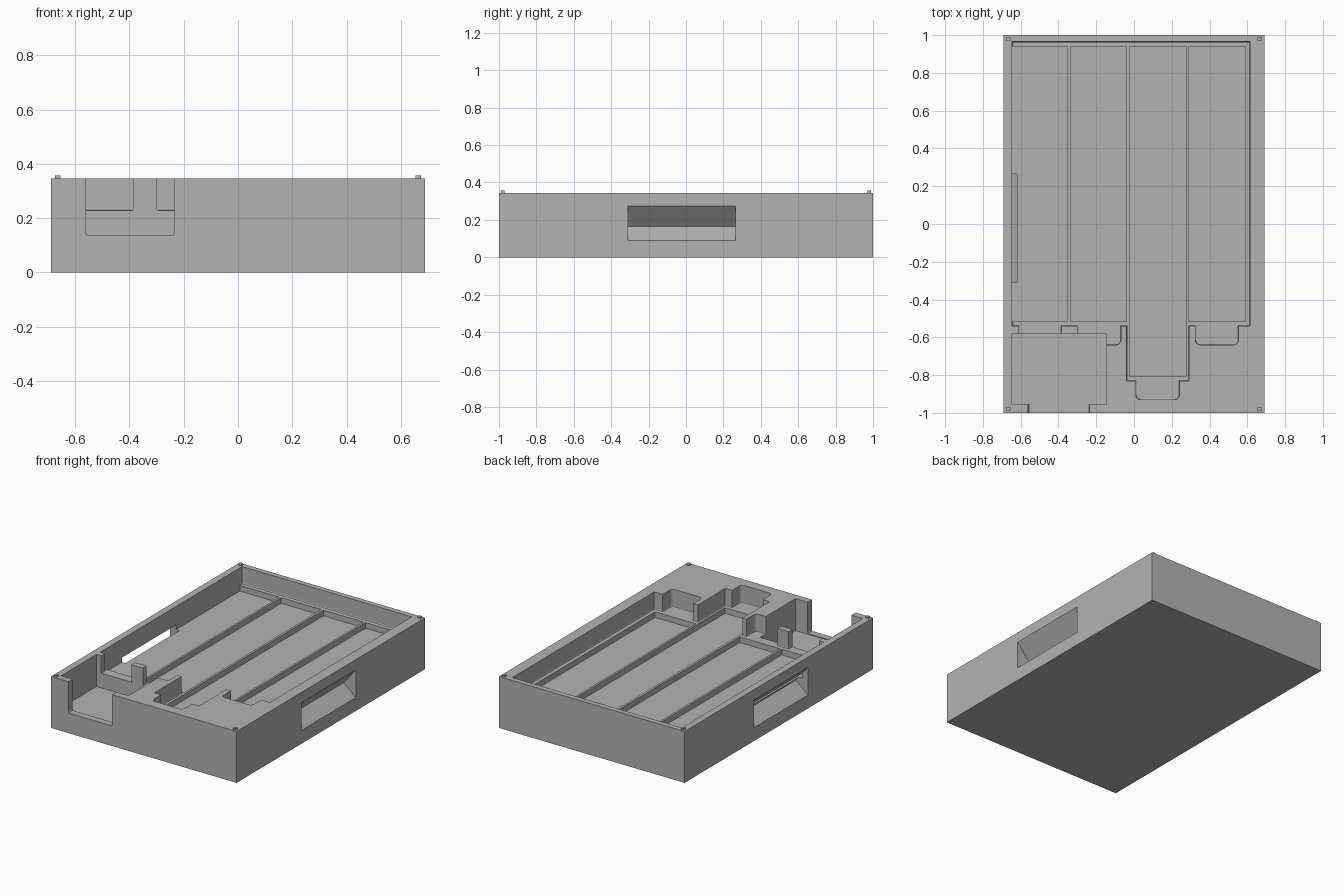
import bpy, bmesh

if "Cube" in bpy.data.objects:
    bpy.data.objects.remove(bpy.data.objects["Cube"])

grey = bpy.data.materials.new("plain_grey")
grey.diffuse_color = (0.45, 0.45, 0.45, 1)
grey.use_nodes = True
grey.node_tree.nodes["Principled BSDF"].inputs["Base Color"].default_value = grey.diffuse_color
TOP = 0.345      # rim height
LEDGE = 0.228    # ledge around the cells
FLOOR = 0.19     # cell bay floor


def prism(name, pts, z0, z1, corner=0.0, foot=0.0):
    """Upright prism; optional rounded front corners and rounded foot edge."""
    bm = bmesh.new()
    face = bm.faces.new([bm.verts.new((x, y, z0)) for x, y in pts])
    up = bmesh.ops.extrude_face_region(bm, geom=[face])["geom"]
    for v in up:
        if isinstance(v, bmesh.types.BMVert):
            v.co.z = z1
    bmesh.ops.recalc_face_normals(bm, faces=bm.faces[:])
    if corner:
        ymin = min(p[1] for p in pts)
        edges = [e for e in bm.edges if all(abs(v.co.y - ymin) < 1e-5 for v in e.verts)
                 and abs(e.verts[0].co.z - e.verts[1].co.z) > 0.01]
        bmesh.ops.bevel(bm, geom=edges, offset=corner, segments=4, profile=0.5, affect='EDGES')
    if foot:
        edges = [e for e in bm.edges if all(abs(v.co.z - z0) < 1e-5 for v in e.verts)]
        bmesh.ops.bevel(bm, geom=edges, offset=foot, segments=2, profile=0.5, affect='EDGES')
    return finish(name, bm)


def finish(name, bm):
    bmesh.ops.recalc_face_normals(bm, faces=bm.faces[:])
    me = bpy.data.meshes.new(name)
    bm.to_mesh(me)
    bm.free()
    me.materials.append(grey)
    ob = bpy.data.objects.new(name, me)
    bpy.context.collection.objects.link(ob)
    return ob


def rect(x0, x1, y0, y1):
    return [(x0, y0), (x1, y0), (x1, y1), (x0, y1)]


def box(name, x0, x1, y0, y1, z0, z1, **kw):
    return prism(name, rect(x0, x1, y0, y1), z0, z1, **kw)


def cut(target, cutter):
    mod = target.modifiers.new("cut", 'BOOLEAN')
    mod.operation = 'DIFFERENCE'
    mod.solver = 'EXACT'
    mod.object = cutter
    bpy.context.view_layer.objects.active = target
    bpy.ops.object.modifier_apply(modifier=mod.name)
    bpy.data.objects.remove(cutter)


# solid tray block
tray = box("tray", -0.69, 0.69, -1, 1, 0, TOP)

# main cavity down to the ledge, with the long third bay
cut(tray, prism("cavity", [(-0.645, -0.54), (-0.04, -0.54), (-0.04, -0.83), (0.29, -0.83),
                           (0.29, -0.54), (0.615, -0.54), (0.615, 0.965), (-0.645, 0.965)],
                LEDGE, 0.5, foot=0.008))

# four cell bays, leaving thin ribs between them
for x0, x1, y0 in ((-0.645, -0.351, -0.515), (-0.337, -0.039, -0.515),
                   (-0.023, 0.275, -0.808), (0.289, 0.59, -0.515)):
    cut(tray, box("bay", x0, x1, y0, 0.94, FLOOR, 0.3))

# finger pockets and wire gaps in front of the bays
for x0, x1, y0, y1, r in ((0.325, 0.552, -0.64, -0.525, 0.025),
                          (0.01, 0.24, -0.93, -0.815, 0.025),
                          (-0.30, -0.07, -0.64, -0.525, 0.025),
                          (-0.61, -0.385, -0.60, -0.525, 0)):
    cut(tray, box("pocket", x0, x1, y0, y1, LEDGE, 0.5, corner=r, foot=0.006))

# electronics compartment and its front opening
cut(tray, box("compartment", -0.645, -0.145, -0.955, -0.58, 0.13, 0.5))
cut(tray, box("opening", -0.56, -0.235, -1.1, -0.90, 0.135, 0.5, foot=0.01))

# slanted hand grips on both sides
for s in (-1, 1):
    bm = bmesh.new()
    profile = [(0.72, 0.311), (0.599, 0.165), (0.72, 0.065)]
    face = bm.faces.new([bm.verts.new((s * x, -0.31, z)) for x, z in profile])
    new = bmesh.ops.extrude_face_region(bm, geom=[face])["geom"]
    for v in new:
        if isinstance(v, bmesh.types.BMVert):
            v.co.y = 0.265
    cut(tray, finish("grip", bm))

# stacking sockets under the corners, pegs on top
for sx in (-1, 1):
    for sy in (-1, 1):
        x, y = sx * 0.665, sy * 0.98
        cut(tray, box("socket", x - 0.011, x + 0.011, y - 0.011, y + 0.011, -0.1, 0.012))
        box("corner_peg", x - 0.01, x + 0.01, y - 0.01, y + 0.01, TOP - 0.005, 0.356)
